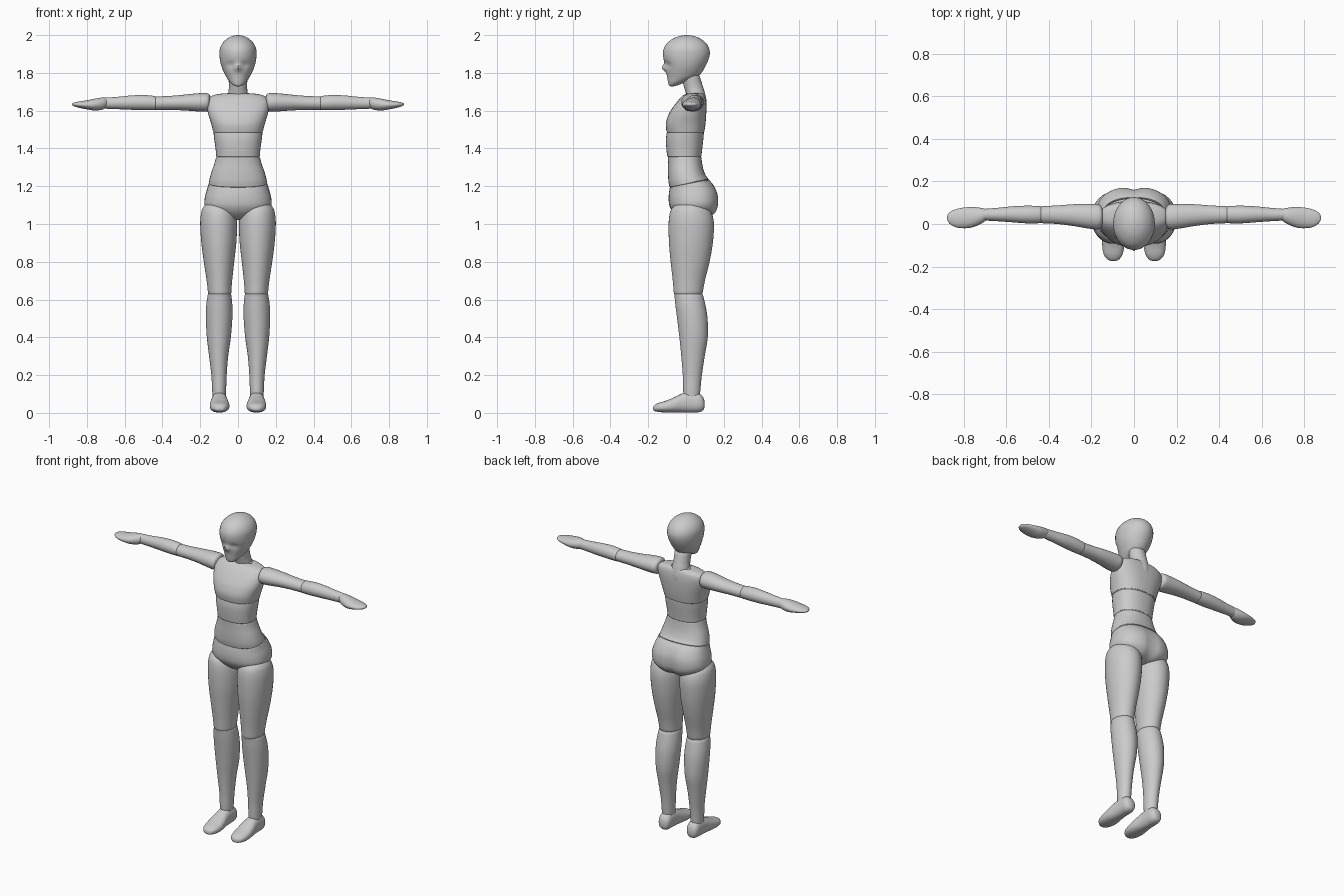
import bpy, bmesh, math
from mathutils import Vector

SIDES = 40
ORDER = {'z': (0, 1, 2), 'x': (1, 2, 0), 'y': (0, 2, 1)}


def spline(st, n=5):
    # smooth resampling between the cross-section stations
    out = []
    for i in range(len(st) - 1):
        p0, p1, p2, p3 = (st[max(0, min(len(st) - 1, i + k))] for k in (-1, 0, 1, 2))
        for s in range(n):
            t = s / n
            out.append([0.5 * (2 * b + (c - a) * t + (2 * a - 5 * b + 4 * c - d) * t * t
                               + (3 * b - a - 3 * c + d) * t ** 3)
                        for a, b, c, d in zip(p0, p1, p2, p3)])
    out.append(list(st[-1]))
    return out


def lip(r, direction, size):
    # rounded end rim, shrinking the ring and stepping outward
    rings = []
    for k in (1, 2, 3):
        a = k * math.pi / 6
        ins, step = size * (1 - math.cos(a)), size * math.sin(a)
        rings.append([r[0] + direction * step, r[1] + ins, r[2] - ins, r[3] + ins, r[4] - ins])
    return rings


def loft(name, axis, stations, power=2.0, warp=None, side=1, rim=0.006):
    # station: position along axis, then min/max on the two other axes
    rings = spline(stations)
    d = 1 if rings[-1][0] > rings[0][0] else -1
    if rim:
        if rings[0][2] - rings[0][1] > 3 * rim:
            rings[0][0] += d * rim
            rings = lip(rings[0], -d, rim)[::-1] + rings
        if rings[-1][2] - rings[-1][1] > 3 * rim:
            rings[-1][0] -= d * rim
            rings += lip(rings[-1], d, rim)
    ia, ib, it = ORDER[axis]
    bm = bmesh.new()
    loops = []
    for t, a0, a1, b0, b1 in rings:
        loop = []
        for k in range(SIDES):
            ang = 2 * math.pi * k / SIDES
            c, s = math.cos(ang), math.sin(ang)
            v = Vector((0, 0, 0))
            v[ia] = (a0 + a1) / 2 + (a1 - a0) / 2 * math.copysign(abs(c) ** (2 / power), c)
            v[ib] = (b0 + b1) / 2 + (b1 - b0) / 2 * math.copysign(abs(s) ** (2 / power), s)
            v[it] = t
            if warp:
                warp(v)
            v.x *= side
            loop.append(bm.verts.new(v))
        loops.append(loop)
    for p, q in zip(loops, loops[1:]):
        for k in range(SIDES):
            j = (k + 1) % SIDES
            bm.faces.new((p[k], p[j], q[j], q[k]))
    bm.faces.new(loops[0])
    bm.faces.new(loops[-1])
    bmesh.ops.recalc_face_normals(bm, faces=bm.faces)
    me = bpy.data.meshes.new(name)
    bm.to_mesh(me)
    bm.free()
    ob = bpy.data.objects.new(name, me)
    bpy.context.collection.objects.link(ob)
    bpy.ops.object.select_all(action='DESELECT')
    ob.select_set(True)
    bpy.context.view_layer.objects.active = ob
    bpy.ops.object.shade_smooth_by_angle(angle=math.radians(50))


def body(rows):
    # centred rows: z, half width, front y, back y
    return [(z, -w, w, f, b) for z, w, f, b in rows]


# Head with nose and eye hollows
def face(v):
    if v.y < 0:
        v.y -= 0.022 * math.exp(-(v.x / 0.016) ** 2 - ((v.z - 1.826) / 0.018) ** 2)
        v.y += 0.009 * math.exp(-((abs(v.x) - 0.038) / 0.02) ** 2 - ((v.z - 1.845) / 0.018) ** 2)


loft('head', 'z', body([
    (1.728, .006, -.08, -.07), (1.734, .024, -.09, -.045), (1.75, .042, -.095, -.005),
    (1.775, .060, -.099, .055), (1.80, .073, -.103, .082), (1.83, .086, -.107, .100),
    (1.865, .095, -.117, .117), (1.90, .098, -.122, .126), (1.93, .095, -.117, .122),
    (1.96, .080, -.098, .104), (1.985, .052, -.062, .070), (1.997, .022, -.025, .032),
    (2.0, .003, 0, .006)]), warp=face)

# Neck
loft('neck', 'z', body([(1.61, .04, .03, .108), (1.65, .055, .01, .109), (1.69, .052, .0, .101),
                        (1.73, .048, -.012, .089), (1.79, .052, -.025, .07)]))

# Torso
loft('chest', 'z', body([
    (1.483, .130, -.102, .096), (1.53, .142, -.107, .103), (1.58, .157, -.092, .107),
    (1.62, .165, -.068, .108), (1.65, .165, -.045, .106), (1.672, .150, -.026, .102),
    (1.686, .115, -.008, .095), (1.693, .06, .015, .08)]), power=2.4)
loft('ribs', 'z', body([(1.355, .115, -.099, .081), (1.40, .119, -.104, .086),
                        (1.45, .126, -.106, .092), (1.488, .130, -.101, .095)]), power=2.3)


def waist_tilt(v):
    v.z += 0.2 * v.y * (1.36 - v.z) / 0.15


loft('waist', 'z', body([(1.21, .155, -.087, .122), (1.24, .150, -.093, .105),
                         (1.28, .139, -.095, .092), (1.32, .125, -.095, .085),
                         (1.358, .115, -.096, .081)]), power=2.3, warp=waist_tilt)


# Pelvis with buttock cleft
def pelvis_shape(v):
    w = max(0, min(1, (v.z - 1.08) / 0.13))
    if v.y > 0:
        v.y -= 0.016 * math.exp(-(v.x / 0.03) ** 2) * (1 - w * w)
    v.z += 0.2 * v.y * w


loft('pelvis', 'z', body([
    (1.02, .03, .0, .07), (1.03, .075, -.03, .115), (1.045, .115, -.052, .145),
    (1.07, .156, -.075, .165), (1.10, .177, -.088, .174), (1.14, .175, -.092, .171),
    (1.18, .164, -.090, .150), (1.212, .155, -.085, .121)]), power=2.4, warp=pelvis_shape)

# Legs, feet, arms and hands on both sides
for tag, s in (('left', 1), ('right', -1)):
    loft(tag + '_thigh', 'z', [
        (1.125, .09, .13, .0, .05), (1.115, .06, .16, -.035, .08), (1.09, .03, .183, -.068, .11),
        (1.06, .012, .195, -.085, .135), (1.0, .005, .2, -.092, .148), (.9, .009, .194, -.090, .142),
        (.8, .02, .181, -.081, .125), (.7, .031, .166, -.07, .1), (.628, .036, .158, -.064, .087)],
        side=s)
    loft(tag + '_shin', 'z', [
        (.632, .036, .159, -.062, .088), (.57, .03, .168, -.056, .103), (.5, .03, .17, -.047, .114),
        (.4, .038, .165, -.035, .115), (.3, .052, .153, -.025, .099), (.2, .06, .141, -.017, .084),
        (.12, .063, .137, -.015, .076), (.08, .066, .134, -.012, .073)], side=s)
    loft(tag + '_foot', 'y', [
        (-.174, .092, .102, .018, .026), (-.168, .072, .122, .01, .040), (-.145, .055, .141, .005, .053),
        (-.105, .046, .149, .002, .065), (-.06, .048, .148, .002, .084), (-.015, .055, .142, .002, .105),
        (.03, .058, .139, .002, .112), (.07, .060, .137, .004, .104), (.092, .071, .126, .015, .08),
        (.099, .092, .105, .035, .055)], power=2.3, side=s)
    loft(tag + '_upper_arm', 'x', [
        (.145, .02, .05, 1.635, 1.66), (.15, -.005, .075, 1.61, 1.683), (.165, -.024, .092, 1.596, 1.692),
        (.21, -.022, .094, 1.596, 1.692), (.28, -.01, .093, 1.601, 1.685), (.36, .0, .087, 1.604, 1.678),
        (.44, .004, .083, 1.604, 1.675)], side=s)
    loft(tag + '_forearm', 'x', [
        (.435, .004, .084, 1.603, 1.677), (.5, .003, .086, 1.603, 1.683), (.57, .008, .083, 1.605, 1.680),
        (.64, .013, .076, 1.608, 1.673), (.715, .017, .07, 1.611, 1.668)], side=s)
    loft(tag + '_hand', 'x', [
        (.69, .035, .055, 1.635, 1.65), (.695, .018, .069, 1.618, 1.665), (.72, .0, .076, 1.605, 1.669),
        (.76, -.016, .08, 1.601, 1.663), (.80, -.02, .077, 1.607, 1.655), (.84, -.014, .068, 1.615, 1.649),
        (.868, .004, .053, 1.623, 1.643), (.878, .024, .034, 1.630, 1.637)], side=s)
